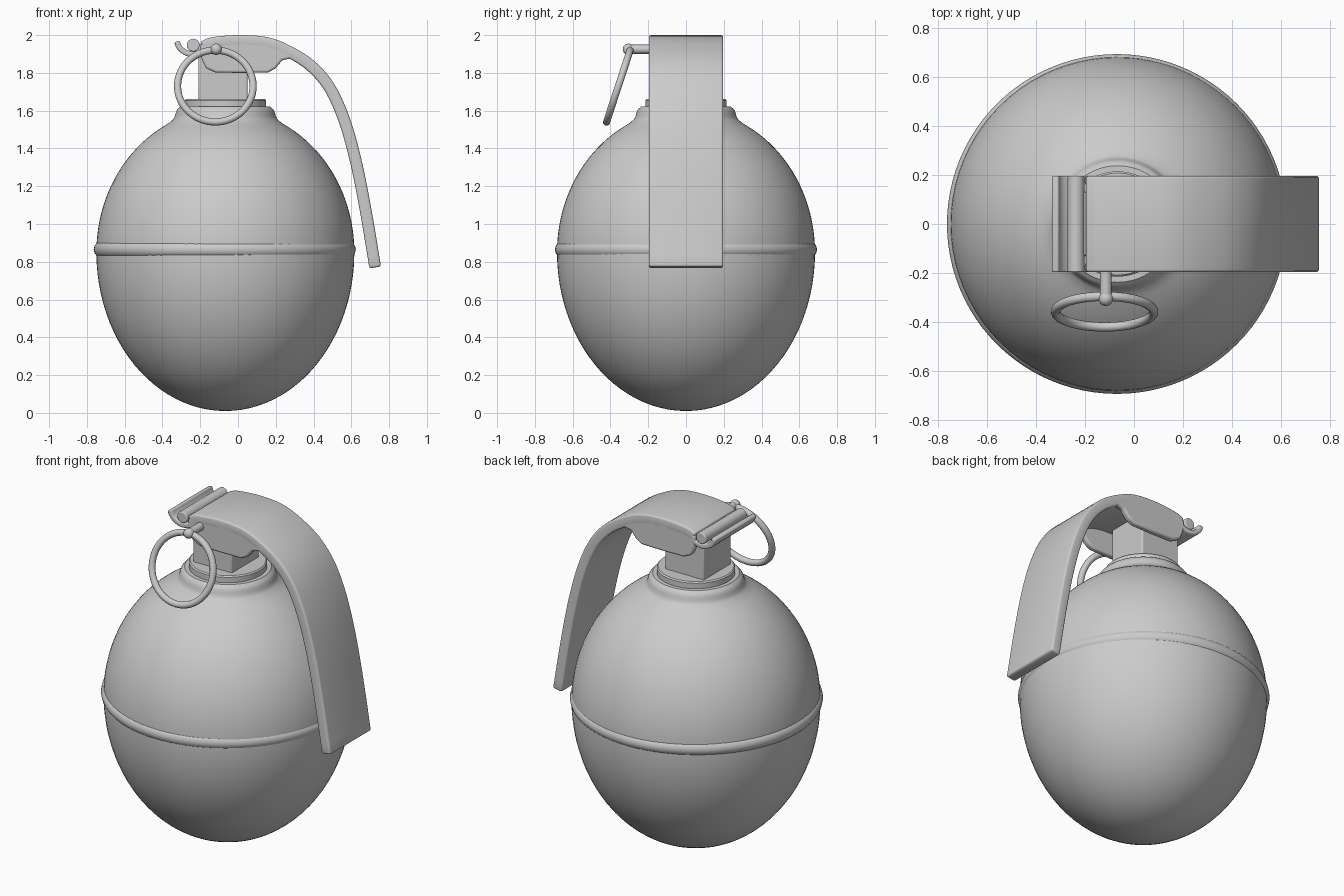
import bpy, bmesh
from math import sin, cos, pi, radians, atan2
from mathutils import Vector, Matrix

cube = bpy.data.objects.get("Cube")
if cube:
    bpy.data.objects.remove(cube)

metal = bpy.data.materials.new("grey_metal")
metal.use_nodes = True
GREY = (0.6, 0.6, 0.6, 1)
metal.diffuse_color = GREY
metal.node_tree.nodes["Principled BSDF"].inputs["Base Color"].default_value = GREY

AXIS = -0.067    # x of the body's vertical axis
HALF = 0.197     # half width of the lever


def finish(name, bm, bevel=0, thick=0, angle=35):
    mesh = bpy.data.meshes.new(name)
    bm.to_mesh(mesh)
    bm.free()
    ob = bpy.data.objects.new(name, mesh)
    bpy.context.collection.objects.link(ob)
    mesh.materials.append(metal)
    if thick:
        m = ob.modifiers.new("Thickness", 'SOLIDIFY')
        m.thickness, m.offset = thick, -1
    if bevel:
        m = ob.modifiers.new("Bevel", 'BEVEL')
        m.width, m.segments = bevel, 3
        m.limit_method, m.angle_limit = 'ANGLE', radians(40)
    bpy.ops.object.select_all(action='DESELECT')
    ob.select_set(True)
    bpy.context.view_layer.objects.active = ob
    bpy.ops.object.shade_smooth_by_angle(angle=radians(angle))
    return ob


def smooth_path(points, steps=5):
    """Catmull-Rom curve through 2D points."""
    p = [Vector(q) for q in points]
    p = [2 * p[0] - p[1]] + p + [2 * p[-1] - p[-2]]
    out = []
    for a, b, c, d in zip(p, p[1:], p[2:], p[3:]):
        for k in range(steps):
            t = k / steps
            out.append(0.5 * (2 * b + (c - a) * t + (2 * a - 5 * b + 4 * c - d) * t**2
                              + (3 * b - a - 3 * c + d) * t**3))
    return out + [p[-2]]


def lathe(name, profile, segments=80):
    bm = bmesh.new()
    vs = [bm.verts.new((r, 0, z)) for r, z in profile]
    edges = [bm.edges.new(e) for e in zip(vs, vs[1:])]
    bmesh.ops.spin(bm, geom=vs + edges, cent=(0, 0, 0), axis=(0, 0, 1),
                   angle=2 * pi, steps=segments)
    bmesh.ops.remove_doubles(bm, verts=bm.verts, dist=0.0005)
    bmesh.ops.recalc_face_normals(bm, faces=bm.faces)
    bmesh.ops.translate(bm, verts=bm.verts, vec=(AXIS, 0, 0))
    return finish(name, bm)


def torus(name, major, minor, matrix, n=72, m=14):
    bm = bmesh.new()
    rows = [[bm.verts.new(((major + minor * cos(2 * pi * j / m)) * cos(2 * pi * i / n),
                           (major + minor * cos(2 * pi * j / m)) * sin(2 * pi * i / n),
                           minor * sin(2 * pi * j / m))) for j in range(m)] for i in range(n)]
    for i in range(n):
        a, b = rows[i], rows[(i + 1) % n]
        for j in range(m):
            k = (j + 1) % m
            bm.faces.new((a[j], b[j], b[k], a[k]))
    bm.transform(matrix)
    return finish(name, bm)


def strip(name, path, thick, bevel):
    """Sheet that follows an xz path across the lever's width."""
    bm = bmesh.new()
    rows = [[bm.verts.new((x, y, z)) for y in (-HALF, HALF)] for x, z in path]
    for a, b in zip(rows, rows[1:]):
        bm.faces.new((a[0], b[0], b[1], a[1]))
    return finish(name, bm, bevel, thick)


def rod(name, x, z, y0, y1, radius):
    bm = bmesh.new()
    bmesh.ops.create_cone(bm, cap_ends=True, segments=24, radius1=radius, radius2=radius,
                          depth=y1 - y0,
                          matrix=Matrix.Translation((x, (y0 + y1) / 2, z))
                          @ Matrix.Rotation(pi / 2, 4, 'X'))
    return finish(name, bm, 0.006)


# Egg-shaped body with a flared shoulder
egg = []
for i in range(25):
    a = -pi / 2 + pi / 2 * i / 24
    egg.append((0.683 * cos(a), 0.85 + 0.84 * sin(a)))
for i in range(1, 21):
    a = radians(62) * i / 20
    egg.append((0.683 * cos(a), 0.85 + 0.76 * sin(a)))
shoulder = smooth_path([(0.298, 1.535), (0.272, 1.56), (0.258, 1.6), (0.238, 1.622)], 4)
lathe("body", egg + [tuple(p) for p in shoulder] + [(0, 1.625)])

# Seam bead around the middle
torus("seam_bead", 0.649, 0.045, Matrix.Translation((AXIS - 0.003, 0, 0.865)), 96)

# Neck collar and block
lathe("neck_collar", [(0, 1.61), (0.215, 1.61), (0.215, 1.655), (0.208, 1.662), (0, 1.662)])
bm = bmesh.new()
bmesh.ops.create_cube(bm, size=1, matrix=Matrix.Translation((-0.08, 0, 1.8))
                      @ Matrix.Diagonal((0.26, 0.26, 0.3, 1)))
finish("neck_block", bm, 0.008)

# Lever sheet: cap on top, arm down the side
lever = [(-0.2, 1.965), (-0.14, 1.988), (0, 2.0), (0.15, 1.99), (0.27, 1.947), (0.405, 1.862),
         (0.51, 1.74), (0.59, 1.566), (0.653, 1.344), (0.706, 1.08), (0.757, 0.775)]
strip("lever", smooth_path(lever), 0.062, 0.016)

# Side skirts of the lever cap
skirt = [(-0.2, 1.95), (-0.195, 1.88), (-0.17, 1.825), (-0.12, 1.802), (0.02, 1.8),
         (0.16, 1.802), (0.2, 1.825), (0.235, 1.868), (0.29, 1.878), (0.33, 1.875),
         (0.27, 1.93), (0.15, 1.97), (0, 1.98), (-0.14, 1.97)]
for side, y in (("right", -HALF), ("left", HALF - 0.04)):
    bm = bmesh.new()
    face = bm.faces.new([bm.verts.new((x, y, z)) for x, z in skirt])
    new = bmesh.ops.extrude_face_region(bm, geom=[face])["geom"]
    bmesh.ops.translate(bm, vec=(0, 0.04, 0),
                        verts=[v for v in new if isinstance(v, bmesh.types.BMVert)])
    bmesh.ops.recalc_face_normals(bm, faces=bm.faces)
    finish("lever_skirt_" + side, bm, 0.012)

# Hinge: open hook at the lever's end, cradling a rod
hook = smooth_path([(-0.31, 1.972), (-0.295, 1.94), (-0.262, 1.918), (-0.225, 1.915),
                    (-0.17, 1.935)], 4)
strip("hinge_hook", hook, 0.03, 0.008)
rod("hinge_rod", -0.237, 1.947, -HALF, HALF, 0.034)

# Safety pin with a rounded head
rod("safety_pin", -0.115, 1.925, -0.31, 0.1, 0.024)
bm = bmesh.new()
bmesh.ops.create_uvsphere(bm, u_segments=20, v_segments=12, radius=0.03,
                          matrix=Matrix.Translation((-0.115, -0.305, 1.925)))
finish("safety_pin_head", bm)

# Pull ring hanging outwards from the pin
tilt = atan2(0.125, 0.38)
torus("pull_ring", 0.2, 0.019, Matrix.Translation((-0.12, -0.358, 1.73))
      @ Matrix.Rotation(pi / 2 - tilt, 4, 'X'))
